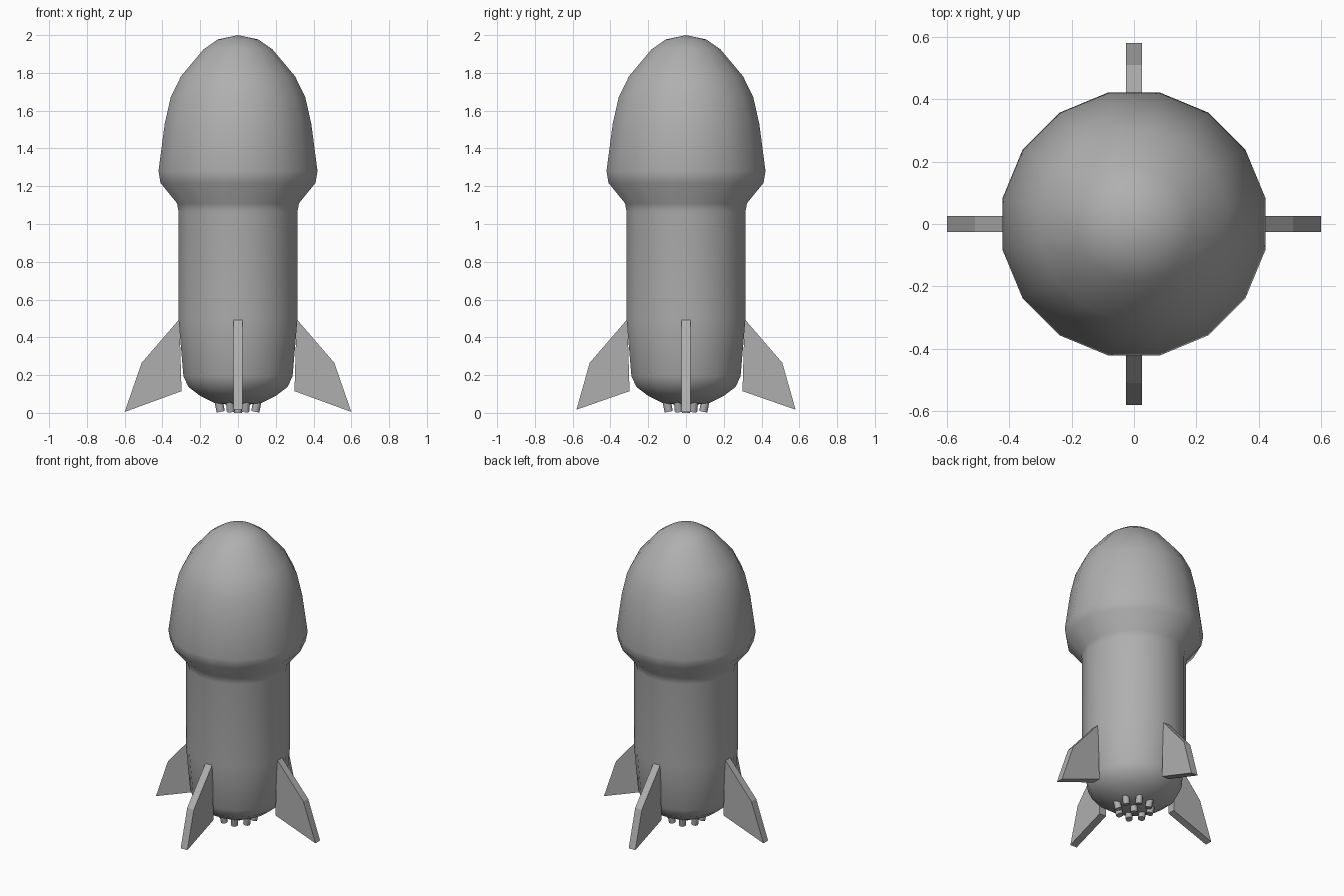
import bpy, bmesh, math
from mathutils import Matrix

if "Cube" in bpy.data.objects:
    bpy.data.objects.remove(bpy.data.objects["Cube"])

SIDES = 16
FLAT = math.cos(math.pi / SIDES)  # silhouette half-width to corner radius

grey = bpy.data.materials.new("dark_grey")
grey.diffuse_color = (0.43, 0.43, 0.43, 1)
grey.use_nodes = True
grey.node_tree.nodes["Principled BSDF"].inputs["Base Color"].default_value = grey.diffuse_color


def make_object(name, bm, smooth=None):
    bmesh.ops.recalc_face_normals(bm, faces=bm.faces)
    mesh = bpy.data.meshes.new(name)
    bm.to_mesh(mesh)
    bm.free()
    mesh.materials.append(grey)
    obj = bpy.data.objects.new(name, mesh)
    bpy.context.collection.objects.link(obj)
    if smooth:
        bpy.ops.object.select_all(action='DESELECT')
        obj.select_set(True)
        bpy.context.view_layer.objects.active = obj
        bpy.ops.object.shade_smooth_by_angle(angle=math.radians(smooth))
    return obj


def lathe(name, profile):
    """Turn (half-width, z) pairs into a 16-sided closed body."""
    bm = bmesh.new()
    rings = []
    for w, z in profile:
        r = w / FLAT
        rings.append([bm.verts.new((r * math.cos((i + .5) * math.tau / SIDES),
                                    r * math.sin((i + .5) * math.tau / SIDES), z))
                      for i in range(SIDES)])
    for a, b in zip(rings, rings[1:]):
        for i in range(SIDES):
            j = (i + 1) % SIDES
            bm.faces.new((a[i], a[j], b[j], b[i]))
    for ring, z in ((rings[0], 0.04), (rings[-1], 2.0)):
        tip = bm.verts.new((0, 0, z))
        for i in range(SIDES):
            bm.faces.new((ring[i], ring[(i + 1) % SIDES], tip))
    return make_object(name, bm, 60)


def fin(name, angle, outline, thickness=0.05):
    """Extrude a flat outline and turn it around the body."""
    bm = bmesh.new()
    face = bm.faces.new([bm.verts.new((x, -thickness / 2, z)) for x, z in outline])
    new = bmesh.ops.extrude_face_region(bm, geom=[face])['geom']
    bmesh.ops.translate(bm, vec=(0, thickness, 0),
                        verts=[v for v in new if isinstance(v, bmesh.types.BMVert)])
    bmesh.ops.rotate(bm, cent=(0, 0, 0), verts=bm.verts,
                     matrix=Matrix.Rotation(angle, 3, 'Z'))
    return make_object(name, bm)


# Rocket body with bulging nose
lathe("rocket_body", [
    (0.12, 0.05), (0.20, 0.09), (0.263, 0.138), (0.289, 0.195), (0.315, 0.50),
    (0.315, 1.066), (0.323, 1.11), (0.41, 1.217), (0.421, 1.28), (0.388, 1.53),
    (0.356, 1.672), (0.302, 1.782), (0.182, 1.925), (0.107, 1.977)])

# Four fins, the side pair slightly longer
for k in range(4):
    tip = (0.60, 0.005) if k % 2 == 0 else (0.58, 0.017)
    fin(f"fin_{k + 1}", k * math.pi / 2,
        [(0.31, 0.497), (0.51, 0.265), tip, (0.299, 0.115)])

# Engine nozzles: one in the middle and a ring of eight leaning inwards
for k in range(9):
    bm = bmesh.new()
    bmesh.ops.create_cone(bm, cap_ends=True, segments=10, radius1=0.022,
                          radius2=0.022, depth=0.055)
    if k:
        place = (Matrix.Rotation((k - .5) * math.tau / 8, 4, 'Z')
                 @ Matrix.Translation((0.105, 0, 0.034))
                 @ Matrix.Rotation(math.radians(12), 4, 'Y'))
    else:
        place = Matrix.Translation((0, 0, 0.028))
    bmesh.ops.transform(bm, matrix=place, verts=bm.verts)
    make_object(f"nozzle_{k + 1}", bm, 40)
